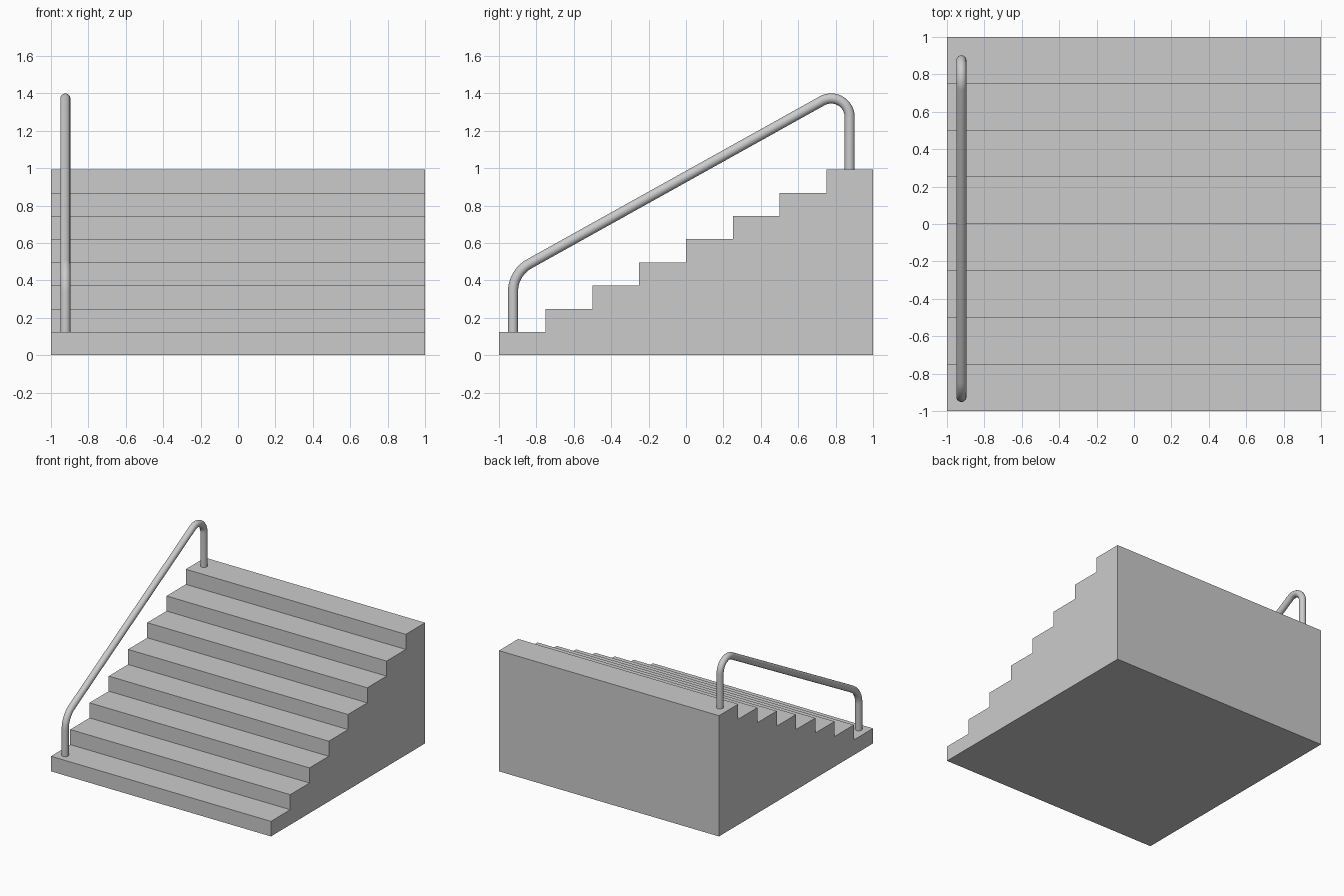
import bpy, bmesh, math
from mathutils import Vector

if "Cube" in bpy.data.objects:
    bpy.data.objects.remove(bpy.data.objects["Cube"])

STEPS, TREAD, RISE = 8, 0.25, 0.124
RAIL_X, RAIL_R = -0.923, 0.027


def fillet(prev, corner, nxt, radius, segs=12):
    """Points of an arc of the given radius rounding a path corner."""
    a, b = (prev - corner).normalized(), (nxt - corner).normalized()
    half = a.angle(b) / 2
    centre = corner + (a + b).normalized() * (radius / math.sin(half))
    start = corner + a * (radius / math.tan(half))
    end = corner + b * (radius / math.tan(half))
    u, v = start - centre, end - centre
    turn = math.pi - 2 * half
    return [centre + (u * math.sin((1 - t) * turn) + v * math.sin(t * turn)) / math.sin(turn)
            for t in (i / segs for i in range(segs + 1))]


# Staircase: stepped side profile extruded across the width
profile = [(-1, 0)]
for i in range(STEPS):
    z = (i + 1) * RISE
    profile += [(-1 + i * TREAD, z), (-1 + (i + 1) * TREAD, z)]
profile.append((1, 0))

bm = bmesh.new()
side = bm.faces.new([bm.verts.new((-1, y, z)) for y, z in profile])
ext = bmesh.ops.extrude_face_region(bm, geom=[side], use_keep_orig=True)
bmesh.ops.translate(bm, vec=(2, 0, 0),
                    verts=[g for g in ext["geom"] if isinstance(g, bmesh.types.BMVert)])
bmesh.ops.recalc_face_normals(bm, faces=bm.faces[:])
mesh = bpy.data.meshes.new("staircase")
bm.to_mesh(mesh)
bm.free()
bpy.context.collection.objects.link(bpy.data.objects.new("staircase", mesh))

# Handrail: two posts and a sloping rail as one bent tube
foot = Vector((RAIL_X, -0.925, RISE - 0.002))
low = Vector((RAIL_X, -0.925, 0.44))
high = Vector((RAIL_X, 0.875, 1.442))
head = Vector((RAIL_X, 0.875, STEPS * RISE - 0.002))
path = [foot] + fillet(foot, low, high, 0.17) + fillet(low, high, head, 0.099, 18) + [head]

curve = bpy.data.curves.new("handrail", "CURVE")
curve.dimensions = "3D"
curve.bevel_depth = RAIL_R
curve.bevel_resolution = 6
curve.use_fill_caps = True
spline = curve.splines.new("POLY")
spline.points.add(len(path) - 1)
for point, co in zip(spline.points, path):
    point.co = (*co, 1)
rail = bpy.data.objects.new("handrail", curve)
bpy.context.collection.objects.link(rail)
bpy.context.view_layer.objects.active = rail
rail.select_set(True)
bpy.ops.object.convert(target="MESH")
bpy.ops.object.shade_smooth_by_angle(angle=math.radians(40))
